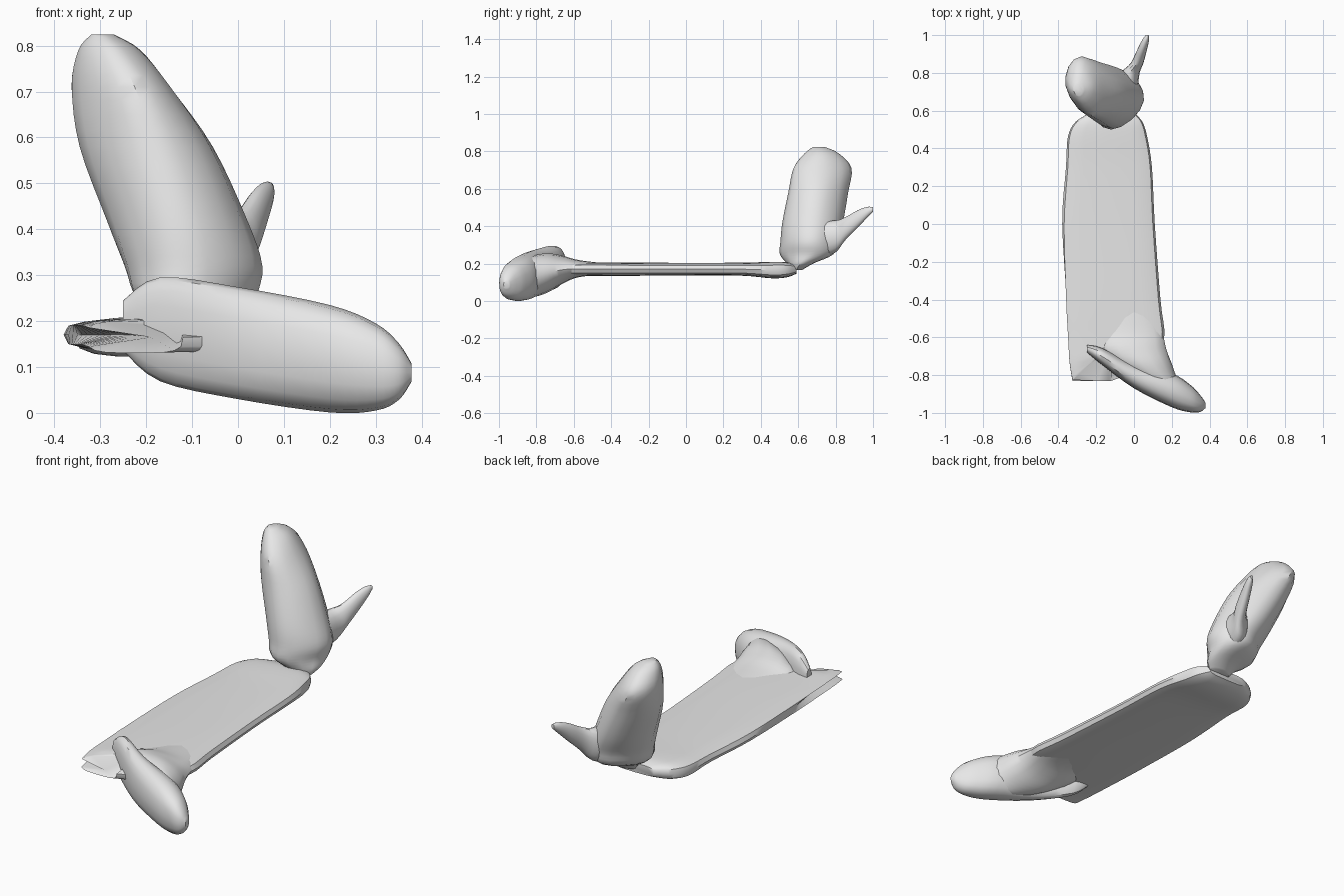
import bpy
import bmesh
import math

cube = bpy.data.objects.get("Cube")
if cube:
    bpy.data.objects.remove(cube, do_unlink=True)

grey = bpy.data.materials.new("plain_grey")
grey.use_nodes = True
grey.diffuse_color = (0.8, 0.8, 0.8, 1)
grey.node_tree.nodes["Principled BSDF"].inputs["Base Color"].default_value = (0.8, 0.8, 0.8, 1)

SIDES = 16
STEPS = 4


def spline_value(a, b, c, d, t):
    """Catmull-Rom value between b and c."""
    return b + 0.5 * t * (c - a + t * (2 * a - 5 * b + 4 * c - d + t * (3 * (b - c) + d - a)))


def refine(rows):
    """Insert smooth in-between rows."""
    result = []
    last = len(rows) - 1
    for i in range(last):
        four = (rows[max(i - 1, 0)], rows[i], rows[i + 1], rows[min(i + 2, last)])
        for step in range(STEPS):
            result.append([spline_value(*column, step / STEPS) for column in zip(*four)])
    result.append(rows[last])
    return result


def signed_power(value, power):
    return math.copysign(abs(value) ** power, value)


def loft(name, rows, place, power=1.0, sharp_angle=40):
    """Skin rounded sections; place turns a row and a unit section point into a position."""
    bm = bmesh.new()
    rings = []
    for row in refine(rows):
        ring = []
        for k in range(SIDES):
            angle = math.tau * k / SIDES
            u = signed_power(round(math.cos(angle), 6), power)
            v = signed_power(round(math.sin(angle), 6), power)
            ring.append(bm.verts.new(place(row, u, v)))
        rings.append(ring)
    for lower, upper in zip(rings, rings[1:]):
        for k in range(SIDES):
            n = (k + 1) % SIDES
            bm.faces.new((lower[k], lower[n], upper[n], upper[k]))
    bm.faces.new(rings[0])
    bm.faces.new(rings[-1])
    bmesh.ops.recalc_face_normals(bm, faces=bm.faces)
    mesh = bpy.data.meshes.new(name)
    bm.to_mesh(mesh)
    bm.free()
    mesh.materials.append(grey)
    obj = bpy.data.objects.new(name, mesh)
    bpy.context.collection.objects.link(obj)
    bpy.ops.object.select_all(action="DESELECT")
    bpy.context.view_layer.objects.active = obj
    obj.select_set(True)
    bpy.ops.object.shade_smooth_by_angle(angle=math.radians(sharp_angle))
    return obj


# Section placers: along the depth, along the width, and upward with a skew
def along_y(row, u, v):
    y, x, z, half_x, half_z = row
    return (x + half_x * u, y, z + half_z * v)


def along_x(row, u, v):
    x, y, z, half_y, half_z = row
    return (x, y + half_y * u, z + half_z * v)


def upward(row, u, v):
    z, x, y, half_x, half_y, skew = row
    return (x + half_x * u - skew * v, y + half_y * v, z)


def board_point(row, u, v):
    y, left, right, z, half_z, notch, slant = row
    x = (left + right) / 2 + (right - left) / 2 * u
    if u < -0.99:
        x += notch      # split edge between upper and lower sheets
    if v > 0.3:
        y += slant * (x - left)     # upper sheet ends on a diagonal
    return (x, y, z + half_z * v)


# Long flat board: y, left, right, z, half thickness, notch, slant
loft("board", [
    (-0.83, -0.33, -0.12, 0.165, 0.035, 0.14, 0.9),
    (-0.74, -0.35, 0.1, 0.17, 0.036, 0.11, 0.3),
    (-0.6, -0.36, 0.16, 0.17, 0.036, 0.06, 0),
    (-0.4, -0.37, 0.14, 0.17, 0.036, 0.02, 0),
    (0, -0.38, 0.11, 0.17, 0.034, 0, 0),
    (0.3, -0.36, 0.095, 0.17, 0.035, 0, 0),
    (0.46, -0.35, 0.07, 0.165, 0.044, 0, 0),
    (0.54, -0.31, 0.045, 0.167, 0.04, 0, 0),
    (0.59, -0.23, 0, 0.17, 0.025, 0, 0),
], board_point, power=0.55)

# Flare joining the board to the front blade
loft("blade_root", [
    (-0.42, 0, 0.17, 0.1, 0.03),
    (-0.57, 0, 0.173, 0.15, 0.045),
    (-0.66, -0.01, 0.167, 0.18, 0.075),
    (-0.74, 0.04, 0.15, 0.16, 0.105),
    (-0.82, 0.12, 0.13, 0.11, 0.11),
    (-0.88, 0.2, 0.115, 0.07, 0.09),
], along_y)

# Front blade, slanting forward to a rounded tip
loft("front_blade", [
    (-0.25, -0.66, 0.19, 0.02, 0.055),
    (-0.17, -0.7, 0.182, 0.045, 0.113),
    (0, -0.805, 0.152, 0.065, 0.122),
    (0.2, -0.88, 0.118, 0.09, 0.117),
    (0.3, -0.925, 0.1, 0.072, 0.095),
    (0.35, -0.95, 0.09, 0.045, 0.062),
    (0.378, -0.96, 0.088, 0.015, 0.02),
], along_x, power=0.85)

# Leaning upright fin and its narrow neck
loft("upright_fin", [
    (0.165, -0.06, 0.59, 0.06, 0.03, 0),
    (0.2, -0.06, 0.61, 0.09, 0.07, -0.02),
    (0.25, -0.09, 0.645, 0.13, 0.143, -0.03),
    (0.32, -0.097, 0.657, 0.15, 0.152, -0.02),
    (0.42, -0.133, 0.677, 0.153, 0.162, 0),
    (0.58, -0.2, 0.707, 0.145, 0.16, 0.02),
    (0.71, -0.255, 0.73, 0.107, 0.155, 0.03),
    (0.79, -0.28, 0.725, 0.068, 0.09, 0.01),
    (0.824, -0.295, 0.71, 0.025, 0.03, 0),
], upward, power=1.15)

# Small rear spike
loft("rear_spike", [
    (0.72, -0.04, 0.33, 0.06, 0.1),
    (0.8, -0.02, 0.345, 0.05, 0.085),
    (0.85, 0.015, 0.385, 0.034, 0.062),
    (0.92, 0.042, 0.44, 0.026, 0.046),
    (0.97, 0.06, 0.475, 0.019, 0.028),
    (1, 0.07, 0.49, 0.008, 0.012),
], along_y)
